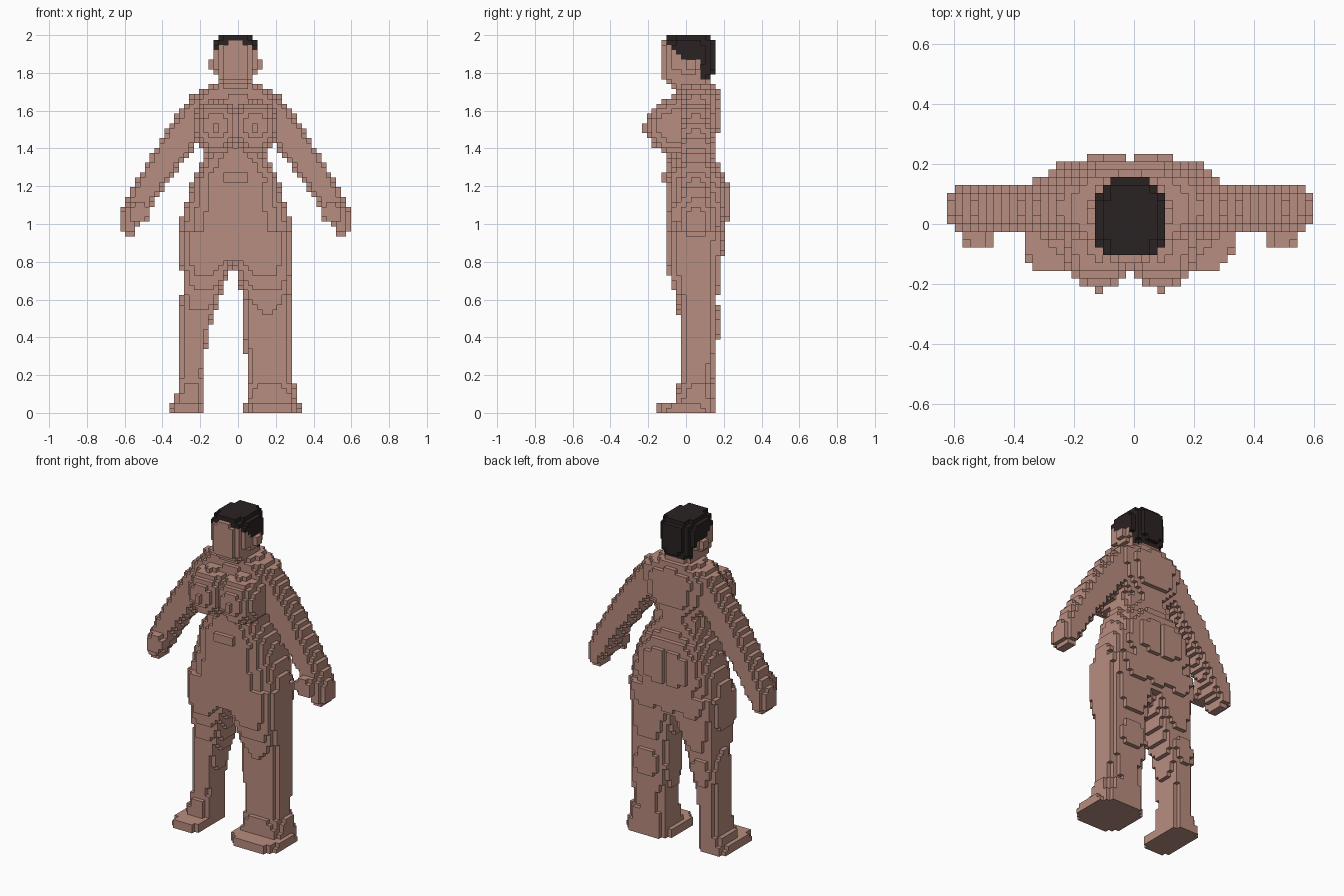
import bpy
import math
from mathutils import Vector

if "Cube" in bpy.data.objects:
    bpy.data.objects.remove(bpy.data.objects["Cube"], do_unlink=True)

S = 2 / 77          # edge of one block
CX = -S / 2         # the body's own centre line
NX, NY, NZ = 24, 9, 77


def material(name, colour):
    m = bpy.data.materials.new(name)
    m.use_nodes = True
    m.diffuse_color = colour
    m.node_tree.nodes["Principled BSDF"].inputs["Base Color"].default_value = colour
    return m


skin = material("skin", (0.485, 0.266, 0.214, 1))
dark = material("dark hair", (0.024, 0.016, 0.016, 1))


# ---- solid tests: each returns a function p -> bool ----
def loft(rows, n):
    """Stack of rounded sections: (z, x0, x1, y0, y1)."""
    def inside(p):
        if not rows[0][0] <= p.z <= rows[-1][0]:
            return False
        for a, b in zip(rows, rows[1:]):
            if p.z <= b[0]:
                t = (p.z - a[0]) / (b[0] - a[0])
                x0, x1, y0, y1 = (u + (v - u) * t for u, v in zip(a[1:], b[1:]))
                dx = abs(2 * p.x - x0 - x1) / (x1 - x0)
                dy = abs(2 * p.y - y0 - y1) / (y1 - y0)
                return dx ** n + dy ** n <= 1
    return inside


def ellipsoid(c, r, n=2.0):
    return lambda p: sum((abs(p[i] - c[i]) / r[i]) ** n for i in range(3)) <= 1


def box(lo, hi):
    return lambda p: all(lo[i] <= p[i] <= hi[i] for i in range(3))


def limb(side, points, yc, ry):
    """Chain of tapered capsules: (x, z, radius), fixed depth in y."""
    def inside(p):
        for (ax, az, ar), (bx, bz, br) in zip(points, points[1:]):
            qx = side * (p.x - CX)
            dx, dz = bx - ax, bz - az
            t = ((qx - ax) * dx + (p.z - az) * dz) / (dx * dx + dz * dz)
            t = min(1, max(0, t))
            r = ar + (br - ar) * t
            d = math.hypot(qx - ax - dx * t, p.z - az - dz * t)
            if (d / r) ** 2 + (abs(p.y - yc) / ry) ** 3 <= 1:
                return True
        return False
    return inside


def union(*tests):
    return lambda p: any(t(p) for t in tests)


# ---- head, ears and hair ----
skull = loft([(1.68, -.105, .08, -.05, .13), (1.74, -.105, .08, -.09, .125),
              (1.78, -.11, .085, -.13, .14), (1.83, -.125, .10, -.14, .16),
              (1.93, -.135, .11, -.135, .16), (1.96, -.125, .10, -.12, .155),
              (2.0, -.09, .065, -.10, .13)], 2.6)


def hairline(y):
    if y > .08:
        return 1.775
    return 1.87 + max(0, -y) * .8


hair = lambda p: p.y > -.105 and p.z > hairline(p.y) and skull(p)
ears = [box((CX + s * .12 - .025, -.0, 1.815), (CX + s * .12 + .025, .06, 1.88))
        for s in (-1, 1)]
head = union(skull, *ears)

# ---- torso with bust ----
trunk = loft([(.80, -.31, .285, -.108, .19), (1.0, -.31, .285, -.108, .215),
              (1.06, -.295, .27, -.108, .238), (1.18, -.255, .23, -.11, .238),
              (1.25, -.235, .21, -.125, .215), (1.3, -.20, .175, -.108, .18),
              (1.36, -.18, .155, -.095, .155), (1.42, -.18, .155, -.09, .145),
              (1.5, -.20, .175, -.08, .182), (1.6, -.24, .215, -.08, .182),
              (1.66, -.26, .235, -.07, .182), (1.70, -.21, .185, -.06, .17),
              (1.73, -.14, .115, -.05, .155), (1.76, -.10, .075, -.05, .13)], 2.5)
bust = []
for s in (-1, 1):
    bust.append(ellipsoid((CX + s * .10, -.05, 1.515), (.13, .16, .145), 2.2))
    bust.append(box((CX + s * .107 - .02, -.235, 1.49), (CX + s * .107 + .02, -.1, 1.525)))
cleft = box((-S, .208, .8), (0, .3, 1.3))
torso_solid = union(trunk, *bust)
torso = lambda p: torso_solid(p) and not cleft(p)

# ---- arms with thumbs ----
ARM = [(.17, 1.6, .10), (.28, 1.47, .088), (.395, 1.30, .077),
       (.48, 1.17, .068), (.54, 1.06, .062), (.565, .985, .045)]


def arm(s):
    thumb = ellipsoid((CX + s * .51, -.035, 1.06), (.05, .05, .06), 2.6)
    return union(limb(s, ARM, .052, .085), thumb)


# ---- legs and feet ----
left_leg = loft([(0, .05, .285, -.04, .158), (.12, .05, .29, -.05, .158),
                 (.16, .045, .285, -.03, .145), (.3, .04, .285, -.03, .15),
                 (.45, .025, .285, -.03, .18), (.58, .025, .28, -.045, .165),
                 (.7, .0, .285, -.085, .18), (.8, -.02, .285, -.108, .19),
                 (.95, -.02, .285, -.108, .21)], 3)
right_leg = loft([(0, -.32, -.18, -.04, .158), (.12, -.315, -.18, -.05, .158),
                  (.2, -.31, -.185, -.03, .145), (.4, -.31, -.16, -.03, .165),
                  (.5, -.31, -.135, -.03, .18), (.6, -.30, -.095, -.05, .165),
                  (.7, -.29, -.065, -.085, .18), (.8, -.31, -.02, -.108, .19),
                  (.95, -.31, 0, -.108, .21)], 3)
left_foot = loft([(0, .025, .34, -.165, .158), (.05, .03, .325, -.155, .158),
                  (.055, .04, .31, -.06, .155), (.15, .045, .30, -.04, .155)], 3.5)
right_foot = loft([(0, -.365, -.175, -.165, .158), (.05, -.355, -.18, -.155, .158),
                   (.055, -.34, -.18, -.06, .155), (.11, -.33, -.18, -.04, .155)], 3.5)

# Earlier parts claim shared blocks first
PARTS = [("hair", hair, dark), ("head", head, skin), ("torso", torso, skin),
         ("left_arm", arm(1), skin), ("right_arm", arm(-1), skin),
         ("left_foot", left_foot, skin), ("right_foot", right_foot, skin),
         ("left_leg", left_leg, skin), ("right_leg", right_leg, skin)]

# ---- fill the block grid ----
owner = {}
for i in range(-NX, NX):
    for j in range(-NY, NY):
        for k in range(NZ):
            p = Vector((i + .5, j + .5, k + .5)) * S
            for name, test, _ in PARTS:
                if test(p):
                    owner[i, j, k] = name
                    break


# ---- build only the outer faces of each part's blocks ----
def build(name, mat):
    verts, faces = {}, []
    for cell, who in owner.items():
        if who != name:
            continue
        for axis in range(3):
            u, v = (axis + 1) % 3, (axis + 2) % 3
            for step in (-1, 1):
                near = list(cell)
                near[axis] += step
                if tuple(near) in owner:
                    continue
                loop = []
                for du, dv in ((0, 0), (1, 0), (1, 1), (0, 1))[::step]:
                    c = list(cell)
                    c[axis] += step > 0
                    c[u] += du
                    c[v] += dv
                    loop.append(verts.setdefault(tuple(c), len(verts)))
                faces.append(loop)
    mesh = bpy.data.meshes.new(name)
    mesh.from_pydata([Vector(c) * S for c in verts], [], faces)
    mesh.materials.append(mat)
    mesh.update()
    bpy.context.collection.objects.link(bpy.data.objects.new(name, mesh))


for part, _, mat in PARTS:
    build(part, mat)
